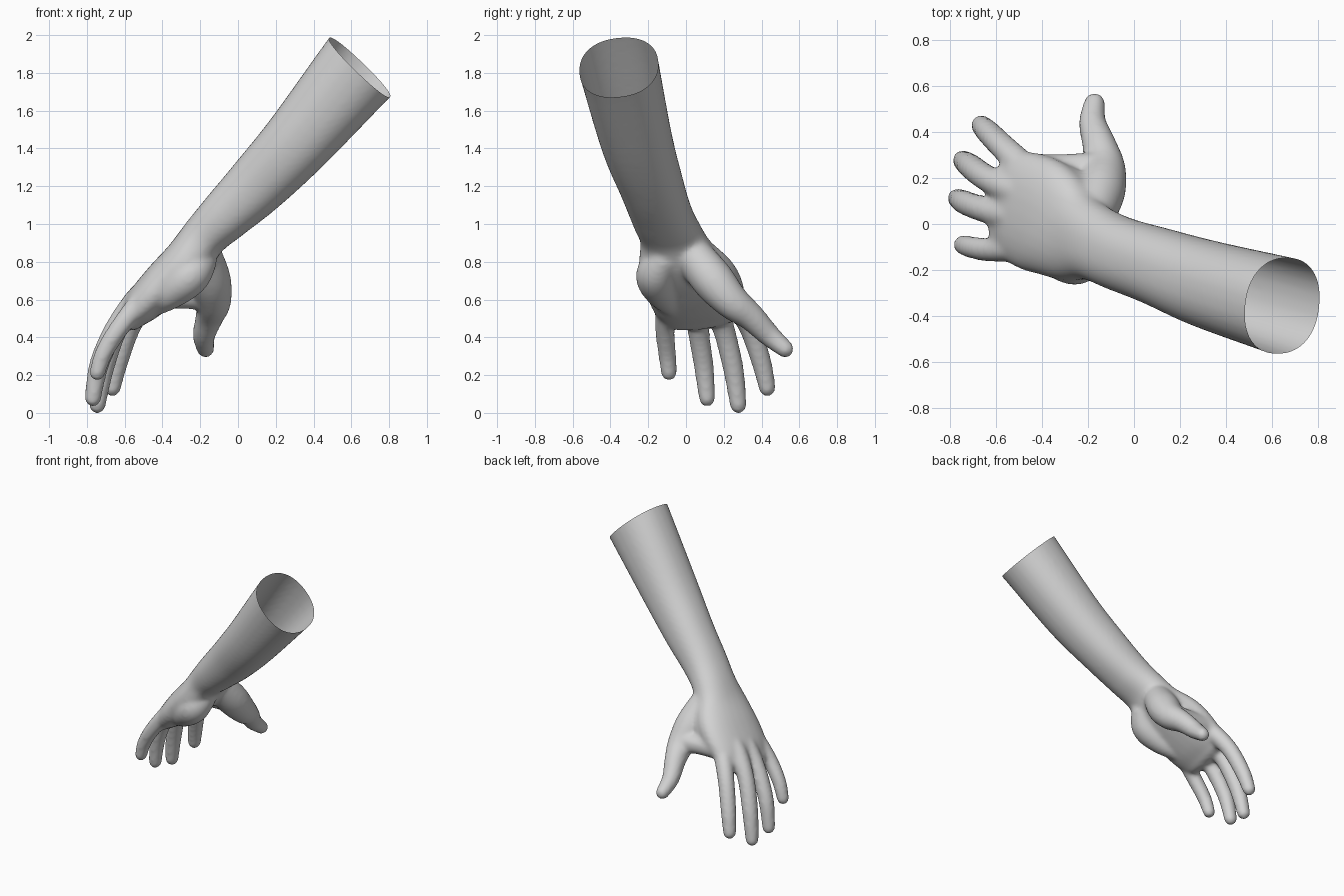
import bpy, bmesh, math
from mathutils import Vector

if "Cube" in bpy.data.objects:
    bpy.data.objects.remove(bpy.data.objects["Cube"])

SIDES = 28


def spline(rows, steps=6):
    """Catmull-Rom through rows of (x, y, z, half width, half thickness)."""
    pts = [rows[0]] + rows + [rows[-1]]
    out = []
    for i in range(1, len(pts) - 2):
        for k in range(steps):
            t = k / steps
            out.append([0.5 * (2 * b + (c - a) * t + (2 * a - 5 * b + 4 * c - d) * t * t
                               + (3 * b - a - 3 * c + d) * t ** 3)
                        for a, b, c, d in zip(*pts[i - 1:i + 3])])
    return out + [list(rows[-1])]


def loft(bm, rows, ref=(0, 1, 0), power=2.0):
    """Closed tube along a smooth path, with a rounded far end."""
    path = spline(rows)
    pos = [Vector(p[:3]) for p in path]
    rings = []
    for i, p in enumerate(path):
        d = (pos[min(i + 1, len(pos) - 1)] - pos[max(i - 1, 0)]).normalized()
        rings.append((pos[i], d, p[3], p[4]))
    c, d, ru, rv = rings[-1]
    for k in range(1, 6):
        a = k * math.radians(16.5)
        rings.append((c + d * min(ru, rv) * math.sin(a), d, ru * math.cos(a), rv * math.cos(a)))
    loops = []
    for c, d, ru, rv in rings:
        s = Vector(ref)
        s = (s - d * s.dot(d)).normalized()
        n = d.cross(s)
        loop = []
        for k in range(SIDES):
            a = 2 * math.pi * k / SIDES
            u, v = (math.copysign(abs(f) ** (2 / power), f) for f in (math.cos(a), math.sin(a)))
            loop.append(bm.verts.new(c + s * u * ru + n * v * rv))
        loops.append(loop)
    for a, b in zip(loops, loops[1:]):
        for k in range(SIDES):
            j = (k + 1) % SIDES
            bm.faces.new((a[k], a[j], b[j], b[k]))
    bm.faces.new(loops[0][::-1])
    bm.faces.new(loops[-1])


def tube(bm, rows, ref=(0, 1, 0)):
    loft(bm, [(x, y, z, r, r) for x, y, z, r in rows], ref)


bm = bmesh.new()
cut_point = Vector((0.645, -0.355, 1.842))
cut_dir = Vector((0.68, -0.13, 0.70)).normalized()
start = cut_point + Vector((0.667, -0.212, 0.714)) * 0.12

# Forearm, wrist and palm
loft(bm, [(*start, 0.217, 0.232),
          (*cut_point, 0.211, 0.225),
          (0.325, -0.263, 1.46, 0.19, 0.188),
          (0.105, -0.185, 1.225, 0.17, 0.164),
          (-0.06, -0.13, 1.065, 0.162, 0.14),
          (-0.175, -0.08, 0.95, 0.168, 0.122),
          (-0.27, -0.04, 0.82, 0.215, 0.125),
          (-0.385, 0.03, 0.705, 0.255, 0.118),
          (-0.49, 0.07, 0.60, 0.25, 0.102),
          (-0.555, 0.09, 0.53, 0.225, 0.074)], power=2.25)

# Fingers: index, middle, ring, little
tube(bm, [(-0.38, 0.18, 0.73, 0.045), (-0.48, 0.25, 0.615, 0.062), (-0.57, 0.335, 0.47, 0.057),
          (-0.635, 0.40, 0.28, 0.053), (-0.665, 0.43, 0.145, 0.045)])
tube(bm, [(-0.42, 0.11, 0.73, 0.045), (-0.53, 0.15, 0.625, 0.062), (-0.64, 0.20, 0.46, 0.058),
          (-0.71, 0.25, 0.25, 0.055), (-0.745, 0.277, 0.055, 0.045)])
tube(bm, [(-0.42, 0.02, 0.73, 0.045), (-0.53, 0.035, 0.625, 0.06), (-0.65, 0.062, 0.46, 0.056),
          (-0.735, 0.093, 0.27, 0.053), (-0.768, 0.112, 0.09, 0.044)])
tube(bm, [(-0.40, -0.08, 0.71, 0.045), (-0.51, -0.105, 0.61, 0.056), (-0.63, -0.112, 0.46, 0.052),
          (-0.71, -0.10, 0.33, 0.048), (-0.745, -0.09, 0.225, 0.042)])

# Thumb with its fleshy base
tube(bm, [(-0.19, 0.03, 0.86, 0.10), (-0.15, 0.14, 0.72, 0.112),
          (-0.13, 0.24, 0.605, 0.094), (-0.15, 0.34, 0.525, 0.075),
          (-0.18, 0.44, 0.425, 0.06), (-0.172, 0.525, 0.352, 0.047)], ref=(1, 0, 0))
# Web between thumb and index, on the back and on the palm side
tube(bm, [(-0.21, 0.08, 0.82, 0.09), (-0.29, 0.16, 0.73, 0.09), (-0.40, 0.21, 0.66, 0.085)])
tube(bm, [(-0.15, 0.24, 0.625, 0.072), (-0.22, 0.24, 0.63, 0.07),
          (-0.30, 0.235, 0.635, 0.07), (-0.41, 0.23, 0.64, 0.075)])
# Heel of the palm on the little-finger side
tube(bm, [(-0.18, -0.11, 0.85, 0.08), (-0.25, -0.16, 0.745, 0.105),
          (-0.355, -0.125, 0.655, 0.092), (-0.45, -0.07, 0.58, 0.06)])
# Wrist bone
tube(bm, [(-0.17, -0.13, 1.02, 0.065), (-0.23, -0.135, 0.95, 0.068)])

bmesh.ops.recalc_face_normals(bm, faces=bm.faces)
mesh = bpy.data.meshes.new("forearm_and_hand")
bm.to_mesh(mesh)
bm.free()
arm = bpy.data.objects.new("forearm_and_hand", mesh)
bpy.context.collection.objects.link(arm)

# Fuse everything into one smooth skin
remesh = arm.modifiers.new("fuse", 'REMESH')
remesh.mode = 'VOXEL'
remesh.voxel_size = 0.013
smooth = arm.modifiers.new("soften", 'SMOOTH')
smooth.factor = 0.5
smooth.iterations = 12
fused = bpy.data.meshes.new_from_object(arm.evaluated_get(bpy.context.evaluated_depsgraph_get()))
arm.modifiers.clear()
arm.data = fused

# Keep only the outer skin, then cut the arm open at the top
bm = bmesh.new()
bm.from_mesh(fused)
seed = max(bm.verts, key=lambda v: v.co.z)
seen, stack = {seed}, [seed]
while stack:
    v = stack.pop()
    for e in v.link_edges:
        w = e.other_vert(v)
        if w not in seen:
            seen.add(w)
            stack.append(w)
bmesh.ops.delete(bm, geom=[v for v in bm.verts if v not in seen], context='VERTS')
bmesh.ops.bisect_plane(bm, geom=bm.verts[:] + bm.edges[:] + bm.faces[:],
                       plane_co=cut_point, plane_no=cut_dir, clear_outer=True)
low = min(v.co.z for v in bm.verts)
for v in bm.verts:
    v.co.z -= low
for f in bm.faces:
    f.smooth = True
bm.to_mesh(fused)
bm.free()

skin = bpy.data.materials.new("light_grey")
skin.diffuse_color = (0.65, 0.65, 0.65, 1)
skin.use_nodes = True
skin.node_tree.nodes["Principled BSDF"].inputs["Base Color"].default_value = skin.diffuse_color
fused.materials.clear()
fused.materials.append(skin)
